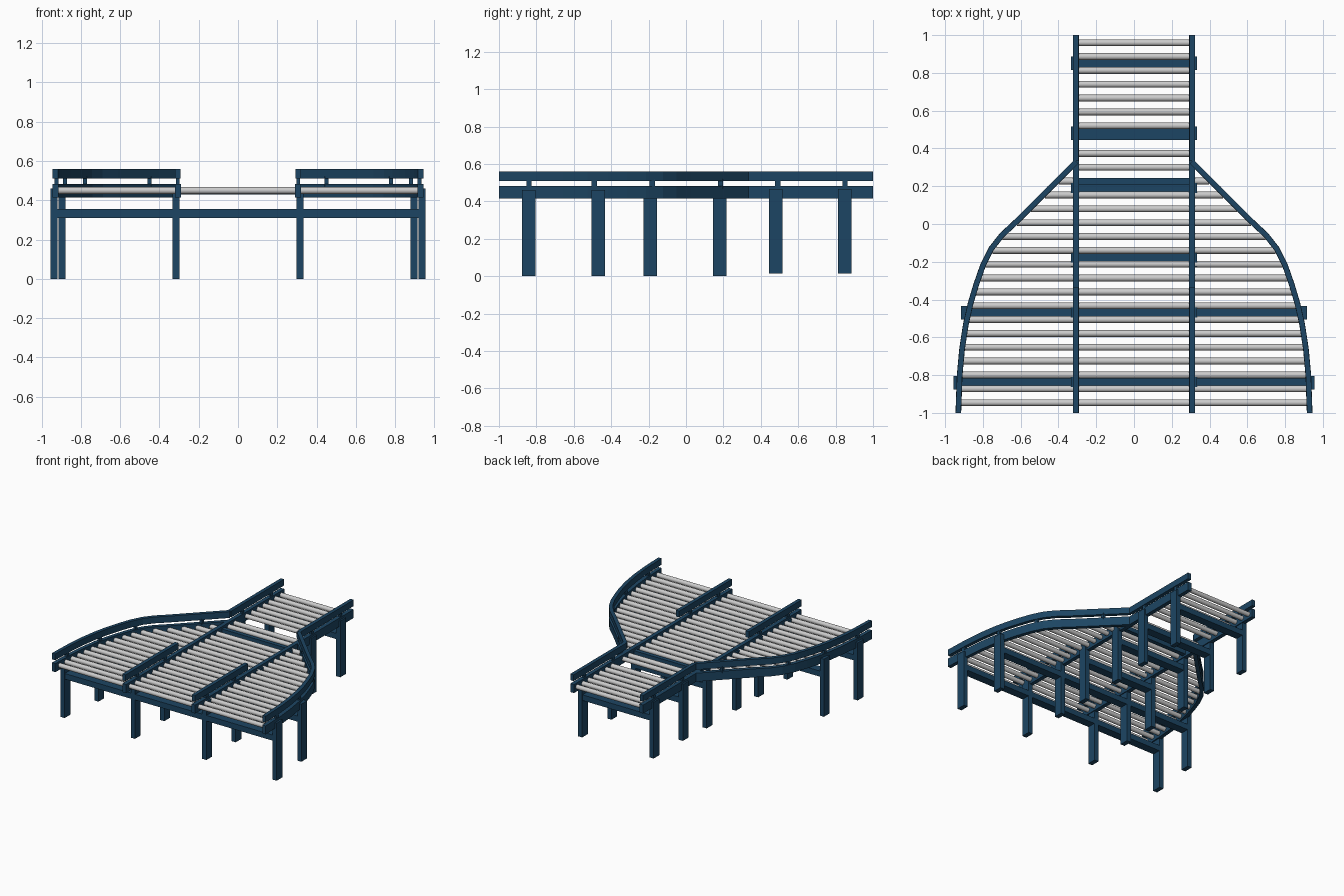
import bpy, bmesh, math
from mathutils import Vector

if "Cube" in bpy.data.objects:
    bpy.data.objects.remove(bpy.data.objects["Cube"])

blue = bpy.data.materials.new("blue_paint")
blue.diffuse_color = (0.012, 0.06, 0.125, 1)
blue.use_nodes = True
blue.node_tree.nodes["Principled BSDF"].inputs["Base Color"].default_value = blue.diffuse_color


def finish(name, bm, mat=None):
    bmesh.ops.recalc_face_normals(bm, faces=bm.faces)
    me = bpy.data.meshes.new(name)
    bm.to_mesh(me)
    bm.free()
    ob = bpy.data.objects.new(name, me)
    bpy.context.collection.objects.link(ob)
    if mat:
        me.materials.append(mat)
    return ob


def box(name, x, y, z):
    """Box from (min, max) pairs."""
    bm = bmesh.new()
    bmesh.ops.create_cube(bm, size=1)
    for v in bm.verts:
        v.co = Vector([(a + b) / 2 + c * (b - a) for (a, b), c in zip((x, y, z), v.co)])
    return finish(name, bm, blue)


def roller(name, x0, x1, y):
    bpy.ops.mesh.primitive_cylinder_add(vertices=20, radius=0.018, depth=x1 - x0,
                                        location=((x0 + x1) / 2, y, 0.45),
                                        rotation=(0, math.pi / 2, 0))
    bpy.context.object.name = name
    bpy.ops.object.shade_smooth_by_angle()


def sweep(name, path, width, z0, z1):
    """Rectangular rail following a plan-view path."""
    bm = bmesh.new()
    pts = [Vector(p) for p in path]
    rings = []
    for i, p in enumerate(pts):
        t = (pts[min(i + 1, len(pts) - 1)] - pts[max(i - 1, 0)]).normalized()
        n = Vector((-t.y, t.x)) * width / 2
        rings.append([bm.verts.new((q.x, q.y, z)) for q, z in
                      ((p - n, z0), (p + n, z0), (p + n, z1), (p - n, z1))])
    for a, b in zip(rings, rings[1:]):
        for k in range(4):
            bm.faces.new((a[k], a[(k + 1) % 4], b[(k + 1) % 4], b[k]))
    bm.faces.new(rings[0])
    bm.faces.new(rings[-1])
    return finish(name, bm, blue)


# Plan outline of the flared side rail
flare = [(0.305, 0.33), (0.46, 0.175), (0.62, 0.015), (0.70, -0.06), (0.755, -0.13),
         (0.80, -0.22), (0.835, -0.32), (0.865, -0.42), (0.89, -0.53),
         (0.91, -0.66), (0.923, -0.80), (0.93, -1.0)]


def flare_x(y):
    for (xa, ya), (xb, yb) in zip(flare, flare[1:]):
        if yb <= y <= ya:
            return xa + (xb - xa) * (ya - y) / (ya - yb)
    return 0.305


LOW, HIGH = (0.415, 0.483), (0.51, 0.56)
leg_ys = [-0.84, -0.47, -0.19, 0.18, 0.48, 0.85]

for s, side in ((-1, "left"), (1, "right")):
    def sx(a, b):
        return tuple(sorted((s * a, s * b)))

    # Straight lane rails, guards and guard posts
    box(side + "_lane_rail", sx(0.29, 0.322), (-1, 1), LOW)
    for tag, y0, y1 in (("front", -1, -0.333), ("back", 0.333, 1)):
        box(f"{side}_{tag}_guard", sx(0.293, 0.322), (y0, y1), HIGH)
    for y in (-0.84, -0.49, 0.49, 0.85):
        box(side + "_guard_post", sx(0.298, 0.316), (y - 0.014, y + 0.014), (0.47, 0.52))

    # Flared rail, guard and posts
    path = [(s * x, y) for x, y in flare]
    sweep(side + "_flare_rail", path, 0.03, *LOW)
    sweep(side + "_flare_guard", path, 0.028, *HIGH)
    for y in (-0.84, -0.49, -0.18, 0.185):
        x = flare_x(y)
        box(side + "_flare_post", sx(x - 0.01, x + 0.01), (y - 0.014, y + 0.014), (0.47, 0.52))

    # Legs
    for y in leg_ys:
        foot = 0.015 if y > 0.4 else 0
        box(side + "_lane_leg", sx(0.297, 0.334), (y - 0.036, y + 0.036), (foot, 0.465))
    for x, y in ((0.937, -0.84), (0.897, -0.47)):
        box(side + "_outer_leg", sx(x - 0.018, x + 0.018), (y - 0.036, y + 0.036), (0, 0.46))

# Cross bars under the rollers
for y in leg_ys:
    w = 0.92 if y == -0.84 else 0.88 if y == -0.47 else 0.3
    box("cross_bar", (-w, w), (y - 0.034, y + 0.034), (0.31, 0.355))

# Rollers across the lane and both wings
for i in range(27):
    y = 0.96 - i * 0.0733
    if i == 10:
        box("lane_spacer_bar", (-0.295, 0.295), (y - 0.017, y + 0.017), (0.43, 0.465))
    elif i != 7:
        roller("lane_roller", -0.295, 0.295, y)
    edge = flare_x(y) - 0.01
    if y < 0.26 and edge > 0.36:
        roller("right_wing_roller", 0.318, edge, y)
        roller("left_wing_roller", -edge, -0.318, y)
